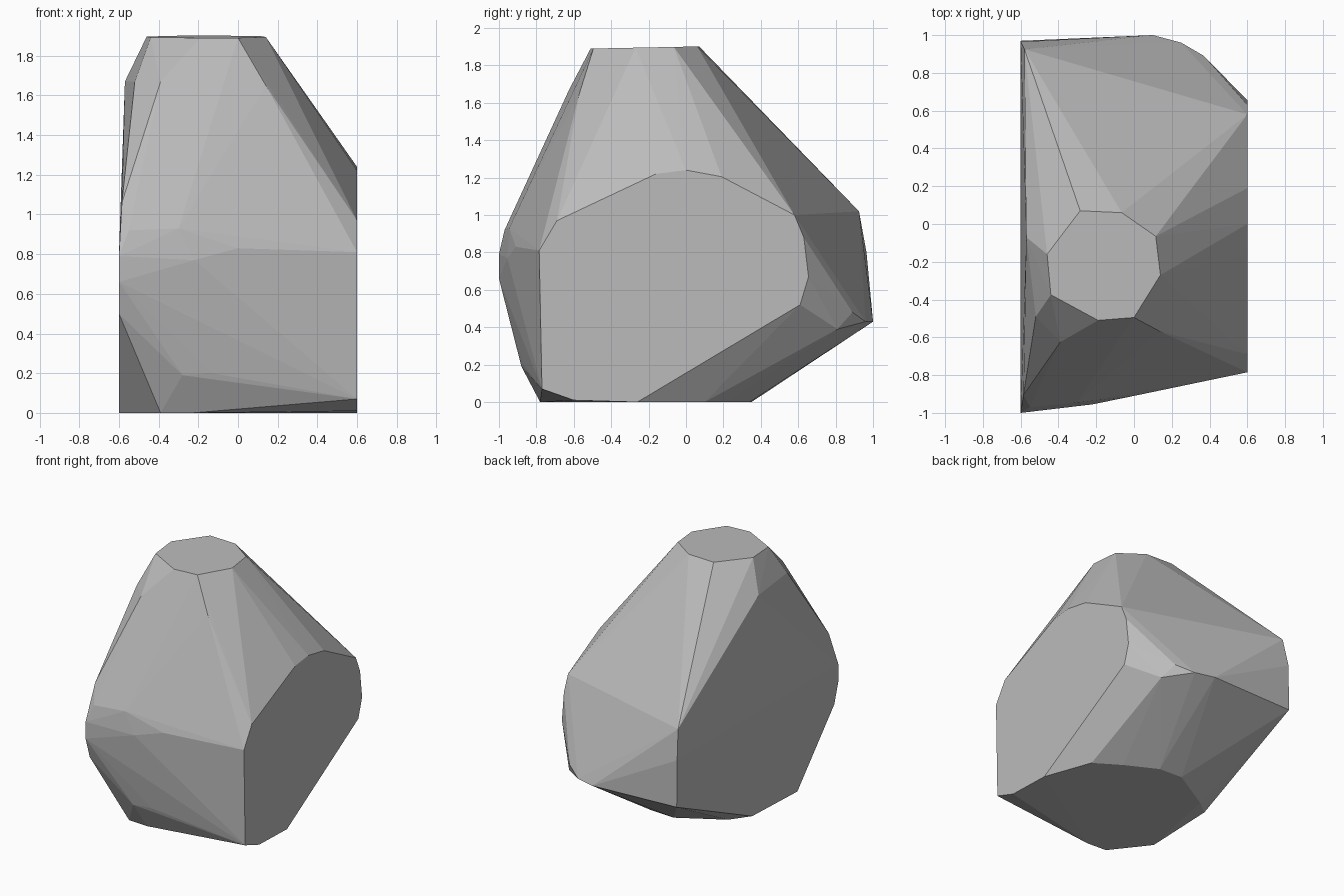
import bpy
import bmesh

cube = bpy.data.objects.get("Cube")
if cube:
    bpy.data.objects.remove(cube, do_unlink=True)

# Stone colour
grey = bpy.data.materials.new("stone grey")
grey.use_nodes = True
colour = (0.5, 0.5, 0.5, 1)
grey.diffuse_color = colour
grey.node_tree.nodes["Principled BSDF"].inputs["Base Color"].default_value = colour

bm = bmesh.new()


def add_corners(corners):
    for corner in corners:
        bm.verts.new(corner)


# Sawn side face, given as (y, z)
sawn_side = [(0, 1.24), (.19, 1.205), (.58, 1), (.63, .88), (.655, .67), (.61, .52),
             (-.26, 0), (-.6, .01), (-.77, .07), (-.785, .81), (-.69, .97), (-.16, 1.22)]
add_corners([(.6, y, z) for y, z in sawn_side])

# Opposite sawn side face, given as (y, z)
far_side = [(.965, .8), (.97, .44), (.05, .02), (-.5, 0), (-.95, .5), (-1, .66), (-1, .79)]
add_corners([(-.6, y, z) for y, z in far_side])

# Slightly tilted flat top, given as (x, y)
top = [(-.285, .07), (-.065, .06), (.115, -.065), (.14, -.27),
       (0, -.495), (-.19, -.51), (-.44, -.375), (-.46, -.16)]
add_corners([(x, y, 1.9 + .02 * y) for x, y in top])

# Flat underside, given as (x, y)
underside = [(.47, .1), (.28, .22), (.05, .34), (-.14, .35), (-.47, .16), (-.39, -.77), (-.23, -.78)]
add_corners([(x, y, 0) for x, y in underside])

# Shoulder chips below the top
add_corners([(-.52, -.49, 1.67), (-.57, -.07, 1.67), (-.39, -.625, 1.67),
             (.14, -.57, 1.65), (-.585, -.905, 1.06), (-.58, .925, 1.02)])

# Front bulge
add_corners([(-.3, -.945, .93), (-.55, -.97, .92), (-.22, -.955, .77), (0, -.91, .83),
             (-.28, -.95, .68), (-.28, -.88, .19), (-.13, -.87, .2)])

# Back ridge
add_corners([(.1, 1, .43), (.25, .96, .43), (.37, .89, .48), (.43, .81, .39)])

# Wrap the corners in a convex faceted shell
hull = bmesh.ops.convex_hull(bm, input=bm.verts[:])
loose = [v for v in bm.verts if not v.link_faces]
bmesh.ops.delete(bm, geom=loose, context="VERTS")
bmesh.ops.dissolve_limit(bm, angle_limit=.02, verts=bm.verts[:], edges=bm.edges[:])
bmesh.ops.recalc_face_normals(bm, faces=bm.faces[:])

mesh = bpy.data.meshes.new("boulder")
bm.to_mesh(mesh)
bm.free()
mesh.materials.append(grey)
boulder = bpy.data.objects.new("boulder", mesh)
bpy.context.collection.objects.link(boulder)
